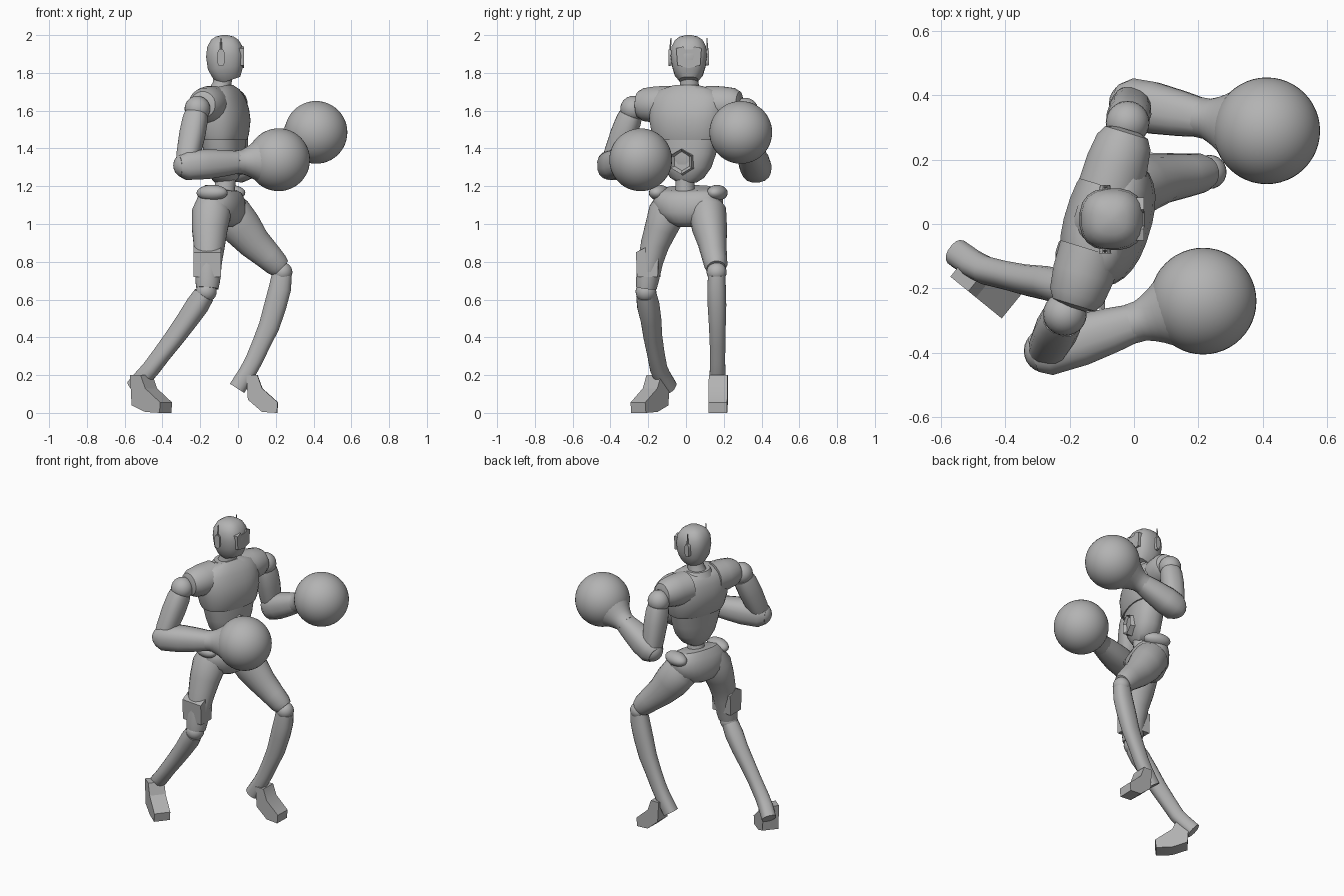
import bpy, bmesh, math
from mathutils import Vector, Matrix

if "Cube" in bpy.data.objects:
    bpy.data.objects.remove(bpy.data.objects["Cube"])

grey = bpy.data.materials.new("plain_grey")
grey.use_nodes = True
grey.diffuse_color = (0.45, 0.45, 0.45, 1)
grey.node_tree.nodes["Principled BSDF"].inputs["Base Color"].default_value = grey.diffuse_color

YAW = math.radians(-17)
ACROSS = Vector((-math.sin(YAW), math.cos(YAW), 0))   # towards the figure's own left hand
AHEAD = Vector((math.cos(YAW), math.sin(YAW), 0))
Y_AXIS = Vector((0, 1, 0))


def finish(name, bm, angle=40):
    bmesh.ops.recalc_face_normals(bm, faces=bm.faces)
    mesh = bpy.data.meshes.new(name)
    bm.to_mesh(mesh)
    bm.free()
    obj = bpy.data.objects.new(name, mesh)
    bpy.context.collection.objects.link(obj)
    mesh.materials.append(grey)
    bpy.ops.object.select_all(action="DESELECT")
    obj.select_set(True)
    bpy.context.view_layer.objects.active = obj
    bpy.ops.object.shade_smooth_by_angle(angle=math.radians(angle))
    return obj


def tube(name, rows, side=Y_AXIS, sides=20, power=2.0):
    """Loft through rows of (x, y, z, half width along side, half depth)."""
    bm = bmesh.new()
    mids = [Vector(r[:3]) for r in rows]
    rings = []
    for i, row in enumerate(rows):
        along = (mids[min(i + 1, len(rows) - 1)] - mids[max(i - 1, 0)]).normalized()
        u = (side - along * side.dot(along)).normalized()
        v = along.cross(u)
        ring = []
        for k in range(sides):
            a = math.tau * (k + 0.5) / sides
            c, s = math.cos(a), math.sin(a)
            c = math.copysign(abs(c) ** (2 / power), c)
            s = math.copysign(abs(s) ** (2 / power), s)
            ring.append(bm.verts.new(mids[i] + u * c * row[3] + v * s * row[-1]))
        rings.append(ring)
    for low, high in zip(rings, rings[1:]):
        for k in range(sides):
            j = (k + 1) % sides
            bm.faces.new((low[k], low[j], high[j], high[k]))
    bm.faces.new(rings[0])
    bm.faces.new(rings[-1])
    return finish(name, bm)


def ball(name, centre, size, turn=0.0, segments=24):
    bm = bmesh.new()
    bmesh.ops.create_uvsphere(bm, u_segments=segments, v_segments=segments // 2, radius=1)
    scale = size if isinstance(size, tuple) else (size,) * 3
    bm.transform(Matrix.Translation(centre) @ Matrix.Rotation(turn, 4, "Z") @ Matrix.Diagonal((*scale, 1)))
    return finish(name, bm)


def slab(name, outline, push):
    """Extrude a flat outline of points by a vector."""
    bm = bmesh.new()
    face = bm.faces.new([bm.verts.new(p) for p in outline])
    made = bmesh.ops.extrude_face_region(bm, geom=[face])["geom"]
    bmesh.ops.translate(bm, verts=[g for g in made if isinstance(g, bmesh.types.BMVert)], vec=push)
    return finish(name, bm, 30)


def body(left, ahead, z):
    return Vector((-0.1, 0.015, z)) + ACROSS * left + AHEAD * ahead


def body_rows(rows):
    return [(*body(0, ahead, z), wide, deep) for z, ahead, wide, deep in rows]


# Head, ears and visor
tube("head", [(x, .015, z, wide, deep) for z, x, wide, deep in (
    (1.76, -.045, .05, .06), (1.79, -.055, .075, .08), (1.83, -.065, .088, .096),
    (1.89, -.068, .097, .102), (1.94, -.07, .092, .094), (1.975, -.07, .073, .073),
    (1.992, -.07, .048, .048), (2, -.07, .015, .015))], power=2.5)
for label, sign in (("left", 1), ("right", -1)):
    y = .015 + sign * .095
    tube(label + "_ear", [(-.09, y - .012, 1.88, .02, .045), (-.09, y + .012, 1.88, .016, .04)],
         side=Vector((1, 0, 0)), sides=12, power=3)
    tube(label + "_antenna", [(-.09, y + sign * .005, 1.9, .007), (-.09, y, 1.985, .003)], sides=6)
visor = [(.067, 1.93), (.03, 1.94), (.02, 1.925), (-.02, 1.925), (-.03, 1.94),
         (-.067, 1.93), (-.06, 1.84), (0, 1.825), (.06, 1.84)]
slab("visor", [(-.02, .015 + y, z) for y, z in visor], Vector((.051, 0, 0)))
tube("neck", [(-.1, .018, 1.66, .075), (-.095, .018, 1.7, .062), (-.085, .018, 1.74, .05),
              (-.075, .018, 1.8, .05)])
tube("collar", body_rows([(1.69, .005, .1, .09), (1.725, .005, .078, .07)]), ACROSS)

# Torso
tube("chest", body_rows([
    (1.445, .025, .18, .112), (1.47, .025, .19, .122), (1.54, .02, .205, .135), (1.6, .015, .21, .13),
    (1.66, .01, .205, .112), (1.7, .005, .17, .09), (1.72, 0, .1, .07)]), ACROSS, 28, 2.4)
tube("belly", body_rows([
    (1.22, .03, .05, .05), (1.245, .03, .09, .072), (1.3, .03, .13, .092),
    (1.37, .03, .155, .1), (1.45, .025, .173, .106)]), ACROSS, 28, 2.3)
tube("waist", [(-.08, 0, 1.1, .08, .08), (-.07, -.005, 1.18, .05, .055), (-.065, -.005, 1.26, .05, .055)], ACROSS)


# Hexagonal belt frame with a sunken middle
bm = bmesh.new()
bmesh.ops.create_cone(bm, cap_ends=True, segments=6, radius1=.075, radius2=.066, depth=.05)
front = max(bm.faces, key=lambda f: f.calc_center_median().z)
bmesh.ops.inset_region(bm, faces=[front], thickness=.018, depth=0)
bmesh.ops.translate(bm, verts=front.verts, vec=(0, 0, -.02))
bm.transform(Matrix.Translation(body(0, .118, 1.33)) @ AHEAD.to_track_quat("Z", "Y").to_matrix().to_4x4())
finish("belly_hexagon", bm, 25)

# Pelvis
tube("pelvis", body_rows([
    (.985, .01, .05, .06), (1.01, .01, .11, .1), (1.06, .01, .175, .12),
    (1.12, .01, .188, .118), (1.165, .005, .18, .1), (1.19, .01, .13, .08)]), ACROSS, 28, 2.3)
for label, sign in (("left", 1), ("right", -1)):
    ball(label + "_hip_crest", body(sign * .16, .01, 1.165), (.085, .052, .042), YAW)

# Arms: shoulder sleeve, joint, upper arm, forearm, glove
arms = {
    "left": dict(sign=1, shoulder=(-.02, .315, 1.6), elbow=(-.01, .375, 1.29), glove=(.413, .29, 1.485)),
    "right": dict(sign=-1, shoulder=(-.215, -.28, 1.61), elbow=(-.275, -.395, 1.31), glove=(.215, -.24, 1.34)),
}
for label, arm in arms.items():
    sleeve = [(.1, .1), (.18, .098), (.25, .088), (.28, .07), (.29, .04)]
    tube(label + "_shoulder", [(*body(arm["sign"] * t, -.005, 1.632), r) for t, r in sleeve], AHEAD)
    shoulder, elbow, glove = (Vector(arm[k]) for k in ("shoulder", "elbow", "glove"))
    ball(label + "_shoulder_joint", shoulder, .068)
    parts = [(.1, .06), (.2, .066), (.45, .068), (.8, .062), (.95, .056)]
    tube(label + "_upper_arm", [(*shoulder.lerp(elbow, t), r) for t, r in parts], AHEAD, 16, 2.5)
    ball(label + "_elbow_joint", elbow, .068)
    back = (elbow - glove).normalized()
    reach = (elbow - glove).length
    parts = [(reach + .04, .055), (reach, .078), (.4, .08), (.3, .07), (.215, .058)]
    tube(label + "_forearm", [(*(glove + back * d), r, r * 1.02) for d, r in parts], Vector((0, 0, 1)), 16, 2.4)
    parts = [(.235, .063), (.205, .064), (.18, .074), (.155, .087), (.12, .11)]
    tube(label + "_glove_cuff", [(*(glove + back * d), r) for d, r in parts], Vector((0, 0, 1)), 24)
    ball(label + "_glove", glove, .166, segments=48)

# Legs
tube("left_thigh", [(-.07, .09, 1.13, .07, .08), (-.04, .115, 1.06, .1, .11), (.02, .125, .98, .093, .108),
                    (.085, .14, .9, .077, .09), (.16, .15, .83, .067, .075), (.205, .158, .785, .062, .066),
                    (.225, .16, .765, .05, .056)])
tube("right_thigh", [(-.13, -.07, 1.14, .08, .08), (-.14, -.1, 1.06, .1, .105), (-.15, -.135, .97, .087, .095),
                     (-.152, -.165, .89, .076, .084), (-.157, -.188, .8, .067, .073), (-.16, -.205, .7, .061, .066),
                     (-.163, -.21, .66, .055, .06)])
slab("right_knee_plate", [(-.235, -.19 + y, z) for y, z in ((-.055, .72), (-.06, .85), (0, .88), (.06, .85), (.055, .72))],
     Vector((.145, -.015, 0)))
ball("left_knee_joint", (.235, .162, .745), .053)
ball("right_knee_joint", (-.168, -.212, .642), .055)
RIGHT_SIDE = Vector((.62, .78, 0))
tube("left_shin", [(.232, .162, .73, .046, .054), (.222, .162, .66, .05, .06), (.198, .164, .57, .05, .06),
                   (.165, .166, .46, .045, .056), (.125, .167, .37, .042, .05), (.085, .167, .28, .041, .047),
                   (.05, .167, .215, .042, .046), (-.005, .167, .13, .044, .046)], sides=16, power=2.4)
tube("right_shin", [(-.18, -.21, .625, .05, .055), (-.215, -.2, .57, .055, .06), (-.27, -.185, .49, .05, .056),
                    (-.335, -.175, .4, .045, .052), (-.4, -.16, .315, .042, .048), (-.46, -.145, .235, .043, .046),
                    (-.5, -.125, .19, .044, .046), (-.548, -.092, .135, .044, .046)], RIGHT_SIDE, 16, 2.4)


# Feet: side profile swept across the foot, heel to toe
def foot(name, heel, toe, lift):
    heel, toe = Vector(heel), Vector(toe)
    run = toe - heel
    across = Vector((-run.y, run.x, 0)).normalized() * .05
    profile = [(0, .2), (.35, .2), (.5, .13), (1, .055), (.97, 0), (.5, .005), (.05, .04 + lift)]
    slab(name, [heel + run * t - across + Vector((0, 0, z)) for t, z in profile], across * 2)


foot("left_foot", (.045, .172, 0), (.212, .168, 0), .03)
foot("right_foot", (-.54, -.125, 0), (-.38, -.255, 0), 0)
